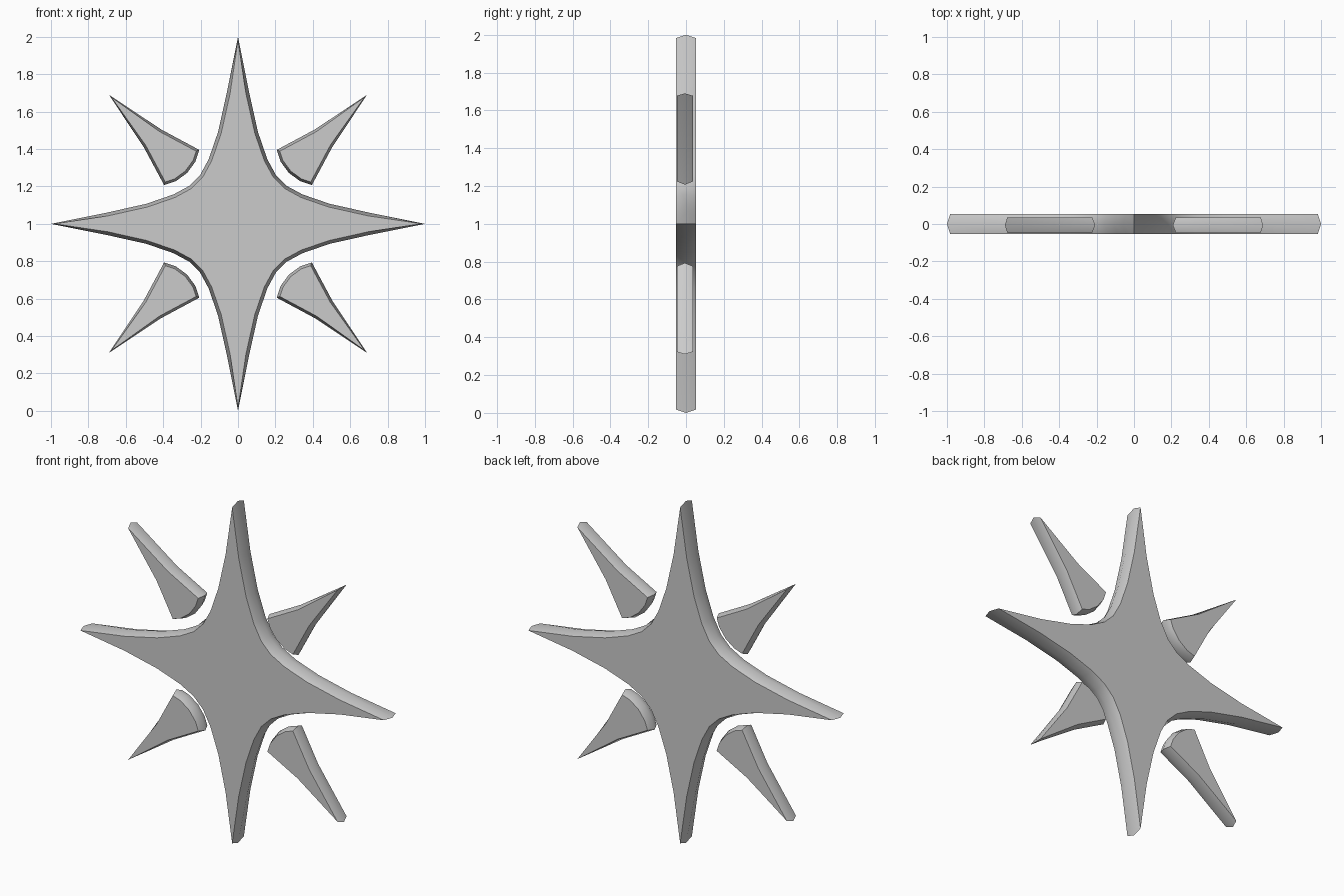
import bpy, bmesh, math
from mathutils import Vector

if "Cube" in bpy.data.objects:
    bpy.data.objects.remove(bpy.data.objects["Cube"])

CENTRE_Z = 1.0


def inset_outline(pts, dist, tip_dist):
    """Move each point inward; sharp tips slide only a short way."""
    out = []
    n = len(pts)
    for i, p in enumerate(pts):
        a = (p - pts[i - 1]).normalized()
        b = (pts[(i + 1) % n] - p).normalized()
        na, nb = Vector((-a.y, a.x)), Vector((-b.y, b.x))
        m = (na + nb).normalized()
        out.append(p + m * min(dist / max(m.dot(na), 0.05), tip_dist))
    return out


def ridged_plate(name, pts, y_mid, half, inset, tip_inset):
    """Flat plate whose rim swells to a ridge at mid thickness."""
    pts = [Vector(p) for p in pts]
    area = sum(pts[i - 1].cross(pts[i]) for i in range(len(pts)))
    if area < 0:
        pts.reverse()
    inner = inset_outline(pts, inset, tip_inset)
    bm = bmesh.new()
    rings = []
    for y, ring in ((-half, inner), (0, pts), (half, inner)):
        rings.append([bm.verts.new((p.x, y_mid + y, p.y + CENTRE_Z)) for p in ring])
    n = len(pts)
    for lo, hi in zip(rings, rings[1:]):
        for i in range(n):
            j = (i + 1) % n
            bm.faces.new((lo[i], lo[j], hi[j], hi[i]))
    bm.faces.new(rings[0])
    bm.faces.new(rings[-1][::-1])
    bmesh.ops.recalc_face_normals(bm, faces=bm.faces)
    me = bpy.data.meshes.new(name)
    bm.to_mesh(me)
    bm.free()
    ob = bpy.data.objects.new(name, me)
    bpy.context.collection.objects.link(ob)
    bpy.ops.object.select_all(action='DESELECT')
    ob.select_set(True)
    bpy.context.view_layer.objects.active = ob
    bpy.ops.object.shade_smooth_by_angle(angle=math.radians(42))
    return ob


def quarter_turn(p, k):
    x, z = p
    for _ in range(k):
        x, z = z, -x
    return (x, z)


# Four-pointed star: one tip plus the concave curve to the next tip, turned four times
half_curve = [(0.06, 0.70), (0.107, 0.49), (0.157, 0.345), (0.203, 0.26)]
quarter = [(0, 1)] + half_curve + [(z, x) for x, z in reversed(half_curve)]
star = [quarter_turn(p, k) for k in range(4) for p in quarter]
ridged_plate("main_star", star, 0.0, 0.054, 0.018, 0.018)

# Diagonal rays: concave flanks and a rounded base that follows the star
flank = [(0.412, 0.505), (0.207, 0.395), (0.228, 0.332)]
ray = [(0.69, 0.69)] + flank + [(0.272, 0.272)] + [(z, x) for x, z in reversed(flank)]
for k, side in enumerate(("upper_right", "lower_right", "lower_left", "upper_left")):
    ridged_plate("ray_" + side, [quarter_turn(p, k) for p in ray], -0.006, 0.042, 0.014, 0.018)
